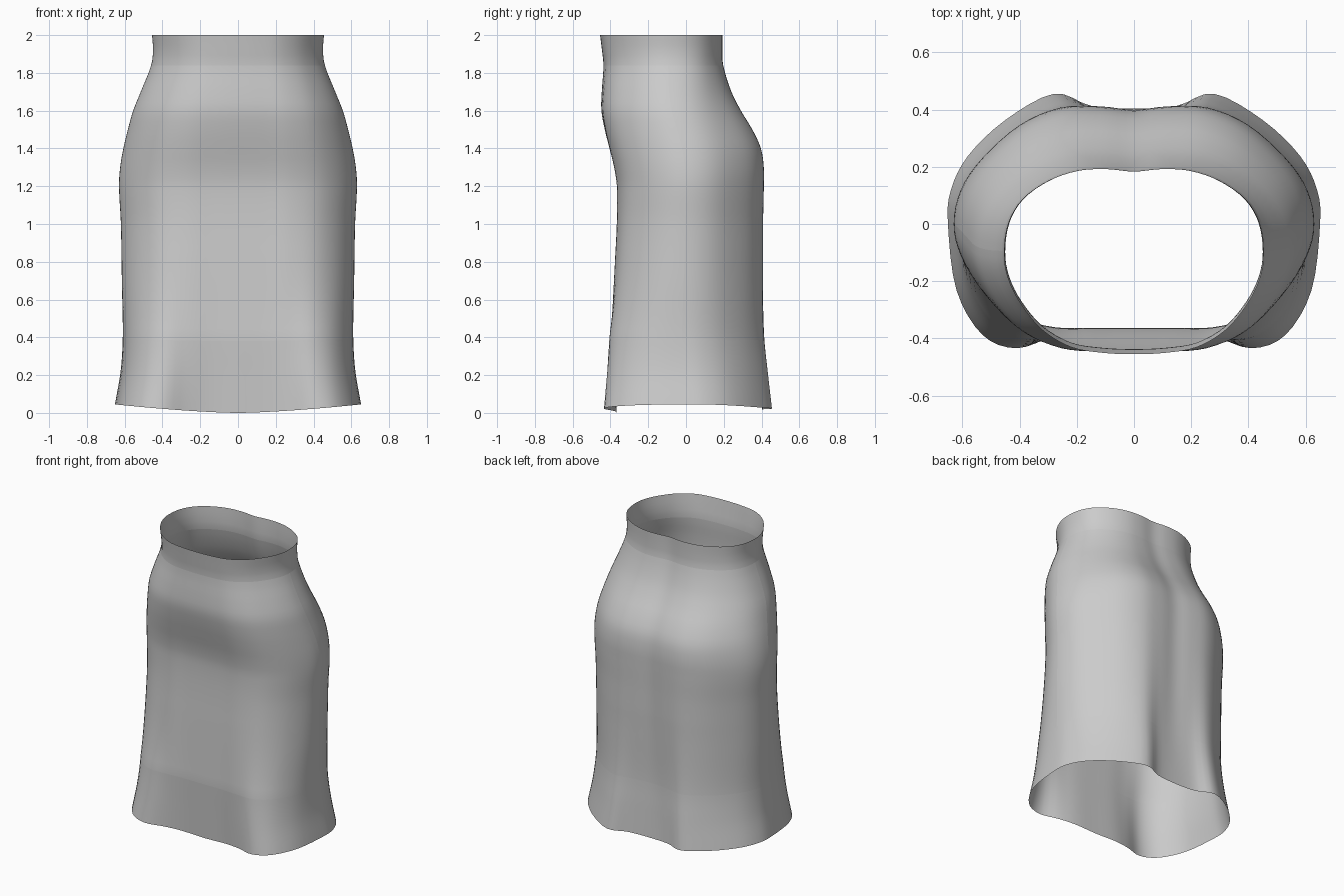
import bpy
import math

if "Cube" in bpy.data.objects:
    bpy.data.objects.remove(bpy.data.objects["Cube"])

# Half outlines from centre front, over the side seam (point 6), to centre back
WAIST = [(0, -.455), (.11, -.45), (.22, -.43), (.32, -.37), (.395, -.28), (.44, -.19), (.455, -.10),
         (.44, .005), (.39, .09), (.3, .155), (.2, .19), (.1, .197), (0, .188)]
HIP = [(0, -.365), (.14, -.365), (.28, -.362), (.42, -.32), (.53, -.23), (.605, -.11), (.63, 0),
       (.605, .12), (.53, .23), (.4, .345), (.26, .405), (.12, .41), (0, .398)]
HEM = [(0, -.365), (.16, -.367), (.28, -.39), (.41, -.432), (.53, -.385), (.62, -.23), (.65, 0),
       (.64, .12), (.58, .24), (.45, .365), (.28, .457), (.15, .415), (0, .405)]
SHAPES = [WAIST, HIP, HEM]

# Height, half width, front limit, back limit, outline blend
PROFILE = [(0, .65, -.434, .455, 2), (.2, .62, -.417, .433, 1.75), (.4, .61, -.40, .412, 1.5),
           (.7, .615, -.38, .403, 1.2), (1.0, .62, -.365, .405, 1.05), (1.2, .63, -.365, .41, 1),
           (1.3, .624, -.38, .41, .95), (1.4, .607, -.405, .395, .85), (1.5, .583, -.43, .35, .7),
           (1.6, .555, -.448, .29, .5), (1.7, .515, -.446, .24, .3), (1.84, .46, -.437, .197, .05),
           (1.92, .45, -.445, .192, 0), (2, .455, -.455, .193, 0)]


def profile(z):
    """Cubic Hermite interpolation of the profile table."""
    n = len(PROFILE)
    k = max(i for i in range(n - 1) if PROFILE[i][0] <= z + 1e-9)

    def slope(i, c):
        a, b = PROFILE[max(i - 1, 0)], PROFILE[min(i + 1, n - 1)]
        return (b[c] - a[c]) / (b[0] - a[0])
    p, q = PROFILE[k], PROFILE[k + 1]
    h = q[0] - p[0]
    t = (z - p[0]) / h
    return [(2*t**3 - 3*t**2 + 1) * p[c] + (t**3 - 2*t**2 + t) * h * slope(k, c)
            + (3*t**2 - 2*t**3) * q[c] + (t**3 - t**2) * h * slope(k + 1, c) for c in range(1, 5)]


def outline(blend):
    """Half outline mixed from the three shapes."""
    blend = min(max(blend, 0), 2)
    k = min(int(blend), 1)
    f = blend - k
    return [tuple(a + (b - a) * f for a, b in zip(p, q)) for p, q in zip(SHAPES[k], SHAPES[k + 1])]


def ring(z, us):
    """One horizontal ring; u runs -12..12 with 0 at the front centre."""
    width, front, back, blend = profile(z)
    half = outline(blend)
    lo, hi = min(p[1] for p in half), max(p[1] for p in half)
    wide = max(p[0] for p in half)

    def control(i):
        i = (i + 12) % 24 - 12
        x, y = half[abs(i)]
        return (math.copysign(x, i), y)
    points = []
    for u in us:
        i = math.floor(u)
        t = u - i
        a, b, c, d = (control(i + j) for j in (-1, 0, 1, 2))
        x, y = (0.5 * (2*b[m] + (c[m] - a[m]) * t + (2*a[m] - 5*b[m] + 4*c[m] - d[m]) * t*t
                       + (3*b[m] - a[m] - 3*c[m] + d[m]) * t**3) for m in (0, 1))
        s = min(abs(x) / wide, 1)
        side = abs((u + 12) % 24 - 12)
        lift = .045 * s**1.5 if side < 6 else .018 + .027 * s**2
        points.append((x / wide * width, front + (y - lo) / (hi - lo) * (back - front),
                       z + lift * max(0, 1 - z / .5)))
    return points


def cloth(name, z0, z1, rows, u0, u1):
    """Loft a smooth strip of cloth between two heights and two seams."""
    closed = u1 - u0 == 24
    cols = (u1 - u0) * 4
    us = [u0 + j / 4 for j in range(cols if closed else cols + 1)]
    m = len(us)
    verts = []
    for r in range(rows + 1):
        verts += ring(z0 + (z1 - z0) * r / rows, us)
    faces = [(r*m + j, r*m + (j + 1) % m, (r + 1)*m + (j + 1) % m, (r + 1)*m + j)
             for r in range(rows) for j in range(cols)]
    mesh = bpy.data.meshes.new(name)
    mesh.from_pydata(verts, [], faces)
    mesh.shade_smooth()
    obj = bpy.data.objects.new(name, mesh)
    bpy.context.collection.objects.link(obj)
    return obj


# Panels split at the waist, hem and side seams
cloth("waistband", 1.84, 2, 6, -12, 12)
cloth("front_panel", .38, 1.84, 44, -6, 6)
cloth("back_panel", .38, 1.84, 44, 6, 18)
cloth("hem_band", 0, .38, 12, -12, 12)
